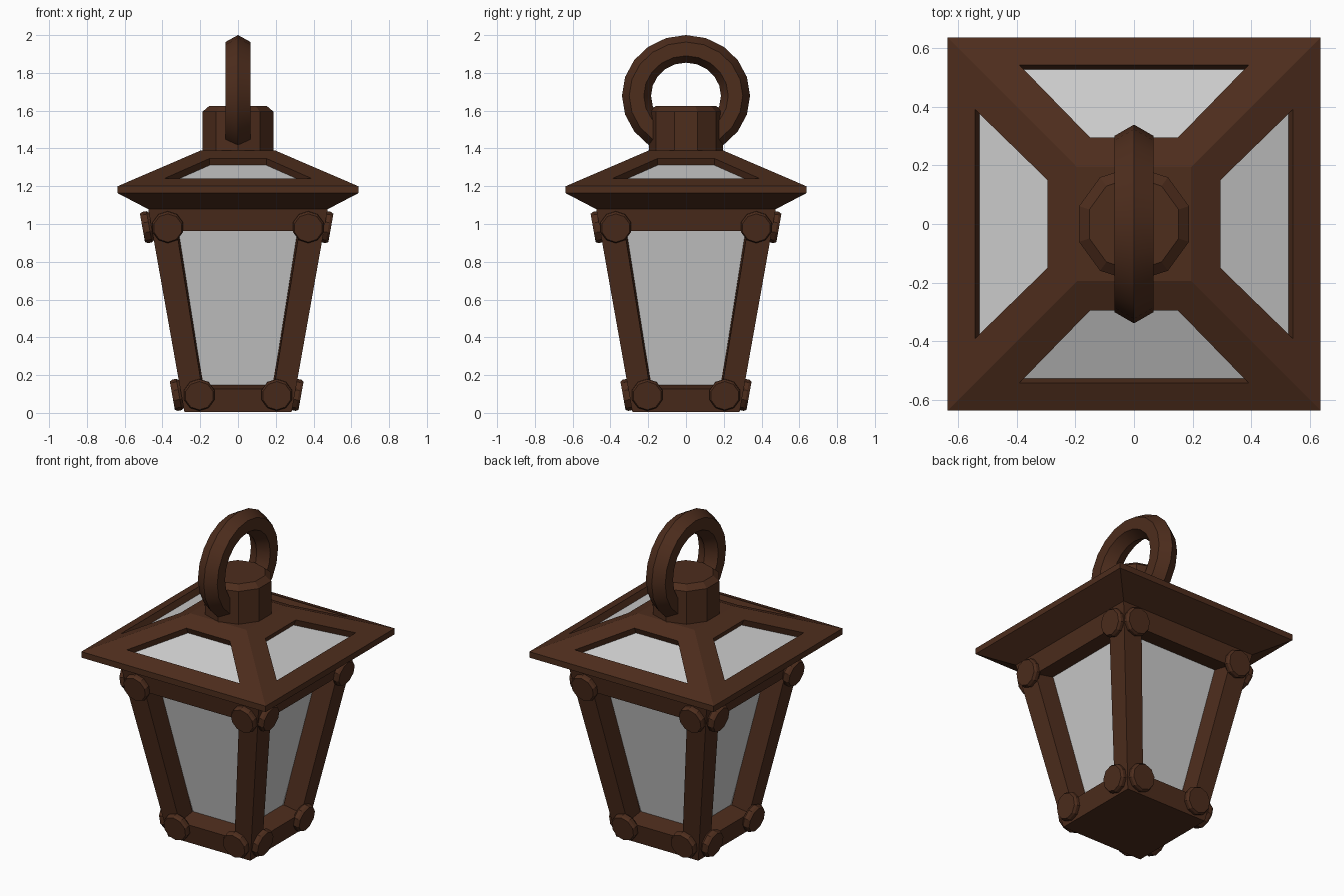
import bpy, bmesh, math
from mathutils import Vector, Matrix

if "Cube" in bpy.data.objects:
    bpy.data.objects.remove(bpy.data.objects["Cube"])

brown = bpy.data.materials.new("dark_wood")
brown.diffuse_color = (0.075, 0.026, 0.012, 1)
brown.use_nodes = True
brown.node_tree.nodes["Principled BSDF"].inputs["Base Color"].default_value = brown.diffuse_color


def finish(name, bm, mat=brown):
    bmesh.ops.remove_doubles(bm, verts=bm.verts, dist=0.0005)
    me = bpy.data.meshes.new(name)
    bm.to_mesh(me)
    bm.free()
    if mat:
        me.materials.append(mat)
    ob = bpy.data.objects.new(name, me)
    bpy.context.collection.objects.link(ob)
    return ob


def trapezoid(slope, lo, hi):
    """Front-side quad; lo and hi are (half width, height), slope gives y from z."""
    return [Vector((s * x, -slope(z), z))
            for s, (x, z) in ((-1, lo), (1, lo), (1, hi), (-1, hi))]


def quad(bm, pts, rot):
    return bm.faces.new([bm.verts.new(rot @ p) for p in pts])


def windowed_sides(name, outer, opening, depth, shrink, skirt):
    """Four frame sides with recessed panes; skirt lists square rings to close the shape."""
    frame, panes = bmesh.new(), bmesh.new()
    n = (outer[1] - outer[0]).cross(outer[3] - outer[0]).normalized()
    pane = [Vector((p.x * shrink, p.y, p.z)) - n * depth for p in opening]
    for k in range(4):
        rot = Matrix.Rotation(k * math.pi / 2, 3, 'Z')
        for a, b in ((outer, opening), (opening, pane)):
            for i in range(4):
                j = (i + 1) % 4
                quad(frame, [a[i], a[j], b[j], b[i]], rot)
        quad(panes, pane, rot)
        for (h0, z0), (h1, z1) in zip(skirt, skirt[1:]):
            quad(frame, [Vector((-h0, -h0, z0)), Vector((h0, -h0, z0)),
                         Vector((h1, -h1, z1)), Vector((-h1, -h1, z1))], rot)
    ident = Matrix.Identity(3)
    b, t = outer[0], outer[2]
    if skirt:
        b = Vector((-skirt[0][0], -skirt[0][0], skirt[0][1]))
    for h, z, s in ((abs(b.x), b.z, -1), (abs(t.x), t.z, 1)):
        quad(frame, [Vector((-h, -h * s, z)), Vector((h, -h * s, z)),
                     Vector((h, h * s, z)), Vector((-h, h * s, z))], ident)
    finish(name + "_frame", frame)
    finish(name + "_panes", panes, None)


def turned(bm, profile, sides=10):
    """Closed faceted solid of revolution from (radius, height) pairs."""
    rings = []
    for r, z in profile:
        angs = [math.pi / 2 + 2 * math.pi * i / sides for i in range(sides)]
        rings.append([bm.verts.new((r * math.cos(a), r * math.sin(a), z)) for a in angs])
    for a, b in zip(rings, rings[1:]):
        for i in range(sides):
            j = (i + 1) % sides
            bm.faces.new((a[i], a[j], b[j], b[i]))
    bm.faces.new(rings[0][::-1])
    bm.faces.new(rings[-1])


# Tapered lantern body with four windows
def body(z):
    return 0.283 + 0.178 * z


windowed_sides("body",
               trapezoid(body, (body(0.005), 0.005), (body(1.08), 1.08)),
               trapezoid(body, (0.19, 0.127), (0.325, 0.963)),
               0.125, 0.98, [])


# Hipped roof with four skylights, eave edge and sloping underside
def roof(z):
    return 0.637 - (z - 1.2) * 0.442 / 0.19


windowed_sides("roof",
               trapezoid(roof, (0.637, 1.2), (0.195, 1.39)),
               trapezoid(roof, (0.39, 1.241), (0.15, 1.347)),
               0.039, 1.0, [(0.47, 1.076), (0.637, 1.163), (0.637, 1.2)])

# Hub on top of the roof
bm = bmesh.new()
turned(bm, [(0.197, 1.36), (0.197, 1.595), (0.16, 1.625)])
finish("hub", bm)

# Hanging ring, smooth along its length with sharp hexagonal edges
bpy.ops.mesh.primitive_torus_add(major_segments=20, minor_segments=6,
                                 major_radius=0.262, minor_radius=0.077,
                                 location=(0, 0, 1.679),
                                 rotation=(0, math.pi / 2, 0))
ring = bpy.context.object
ring.name = "hanging_ring"
ring.scale = (0.947, 1, 1)
ring.data.materials.append(brown)
bpy.ops.object.shade_smooth_by_angle(angle=math.radians(35))

# Stud heads at the corners of every side (the left ones stand slightly proud)
bm = bmesh.new()
turned(bm, [(0.075, -0.014), (0.084, -0.002), (0.084, 0.02), (0.076, 0.034)])
stud = finish("stud", bm)
mesh = stud.data
bpy.data.objects.remove(stud)
normal = Vector((0, -1, -0.178)).normalized()
tilt = normal.to_track_quat('Z', 'Y').to_matrix().to_4x4()
for k, proud in enumerate((0, 0, 0, 0.014)):
    spin = Matrix.Rotation(k * math.pi / 2, 4, 'Z')
    for x, z in ((0.372, 0.985), (0.205, 0.097)):
        for s in (-1, 1):
            ob = bpy.data.objects.new("stud", mesh)
            place = Matrix.Translation((s * x, -body(z) - proud, z))
            ob.matrix_world = spin @ place @ tilt
            bpy.context.collection.objects.link(ob)
